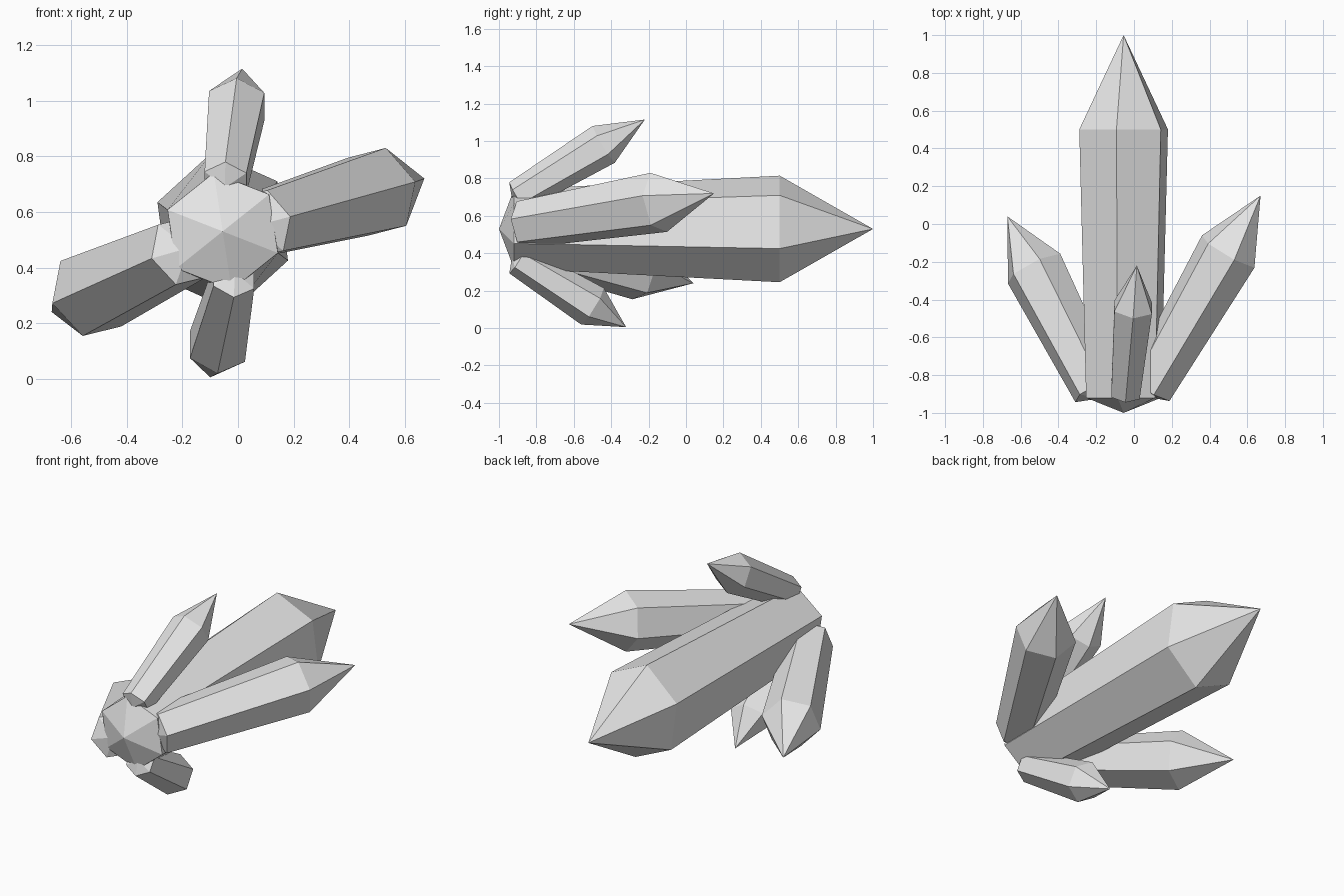
import bpy, bmesh, math
from mathutils import Vector

cube = bpy.data.objects.get("Cube")
if cube:
    bpy.data.objects.remove(cube, do_unlink=True)

grey = bpy.data.materials.new("pale_grey_crystal")
grey.use_nodes = True
grey.diffuse_color = (0.8, 0.8, 0.8, 1)
grey.node_tree.nodes["Principled BSDF"].inputs["Base Color"].default_value = (0.8, 0.8, 0.8, 1)


def crystal(name, base, tip, shoulder, r_base, r_top, edge, cap, squash=1.0):
    """Six-sided tapered shard: short cap, base ring, shoulder ring, pointed tip.
    base is the base ring centre, edge the direction of one side edge."""
    base, tip = Vector(base), Vector(tip)
    axis = (tip - base).normalized()
    u = Vector(edge)
    u = (u - axis * u.dot(axis)).normalized()
    v = axis.cross(u)
    bm = bmesh.new()

    def ring(centre, radius, x_scale):
        verts = []
        for i in range(6):
            a = i * math.tau / 6
            off = (u * math.cos(a) + v * math.sin(a)) * radius
            off.x *= x_scale
            verts.append(bm.verts.new(centre + off))
        return verts

    low = ring(base, r_base, 1.0)
    high = ring(base.lerp(tip, shoulder), r_top, squash)
    start = bm.verts.new(base - axis * cap)
    end = bm.verts.new(tip)
    for i in range(6):
        j = (i + 1) % 6
        bm.faces.new((start, low[j], low[i]))
        bm.faces.new((low[i], low[j], high[j], high[i]))
        bm.faces.new((high[i], high[j], end))
    bmesh.ops.recalc_face_normals(bm, faces=bm.faces)
    mesh = bpy.data.meshes.new(name)
    bm.to_mesh(mesh)
    bm.free()
    mesh.materials.append(grey)
    obj = bpy.data.objects.new(name, mesh)
    bpy.context.collection.objects.link(obj)


# Large central shard
crystal("main_crystal", (-0.055, -0.92, 0.53), (-0.055, 1, 0.53), 0.74,
        0.213, 0.288, (-0.15, 0, 0.988), 0.08, squash=0.875)

# Long side shards
crystal("left_crystal", (0.08, -0.87, 0.555), (0.67, 0.15, 0.72), 0.71,
        0.13, 0.167, (0.135, -0.085, 0.035), 0.05)
crystal("right_crystal", (-0.2, -0.88, 0.46), (-0.67, 0.04, 0.24), 0.70,
        0.13, 0.163, (-0.146, -0.084, -0.036), 0.05)

# Short shards above and below
crystal("upper_crystal", (-0.045, -0.9, 0.705), (0.015, -0.22, 1.115), 0.676,
        0.087, 0.115, (0, -0.05, 0.093), 0.035)
crystal("lower_crystal", (-0.015, -0.9, 0.365), (-0.1, -0.32, 0.005), 0.69,
        0.085, 0.115, (0, -0.05, -0.08), 0.035)
